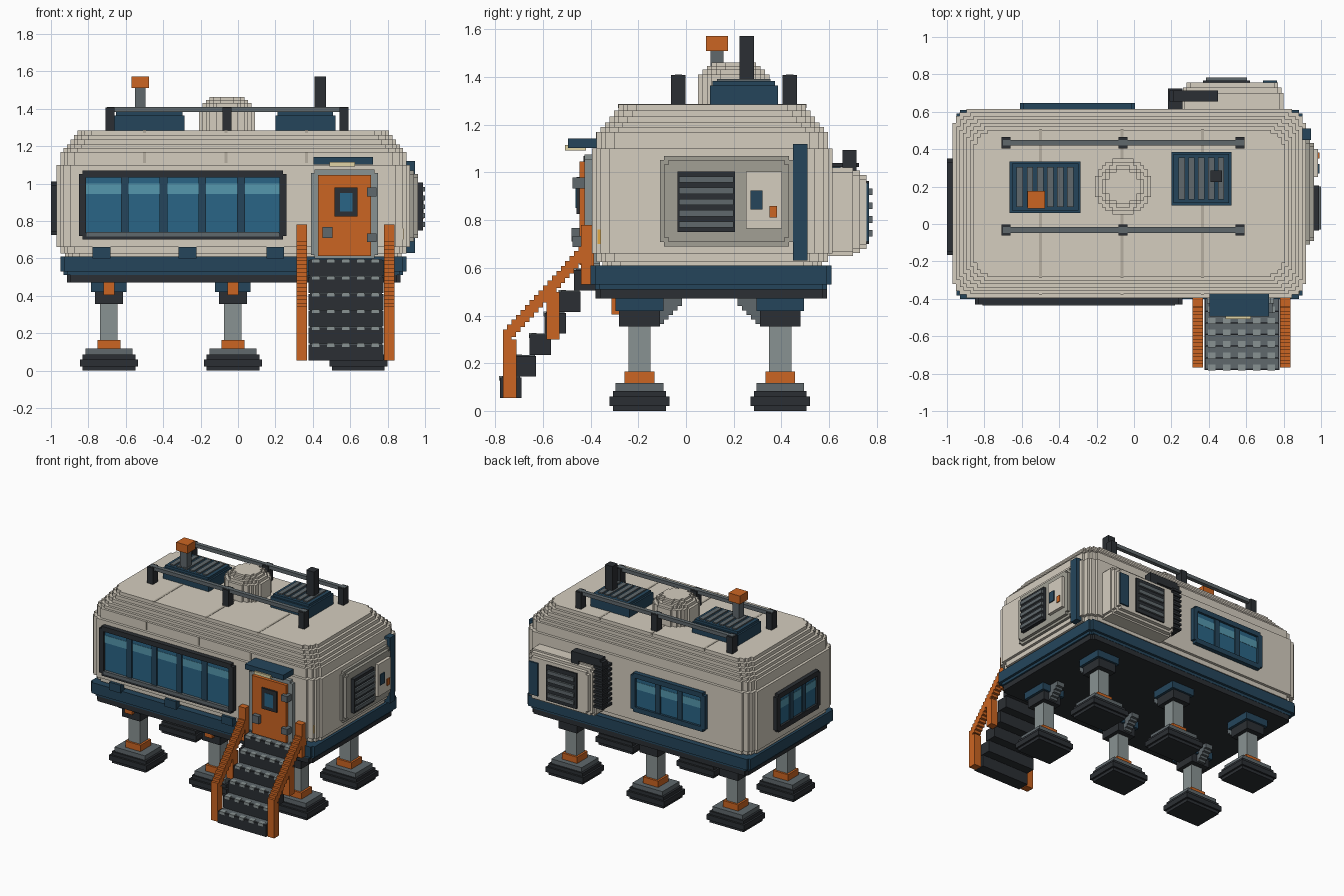
import bpy, bmesh
from math import sqrt

if "Cube" in bpy.data.objects:
    bpy.data.objects.remove(bpy.data.objects["Cube"])

V = 0.0187  # step size of the blocky style
COL = {
    'cream': (.66, .61, .52), 'tan': (.46, .42, .35), 'shade': (.36, .35, .30),
    'navy': (.018, .06, .105), 'dark': (.024, .028, .033), 'grey': (.115, .138, .15),
    'light': (.25, .29, .29), 'orange': (.60, .13, .016), 'glass': (.023, .13, .24),
    'shine': (.09, .31, .42), 'amber': (.75, .40, .06), 'lamp': (.75, .66, .38),
}
MATS = {}


def mat(c):
    if c not in MATS:
        MATS[c] = bpy.data.materials.new(c)
        MATS[c].diffuse_color = (*COL[c], 1)
    return MATS[c]


def place(axis, u, v, w):
    return {'z': (u, v, w), 'y': (u, w, v), 'x': (w, u, v)}[axis]


def outline(a, b, r):
    """Rectangle with half sizes a, b and stair-stepped round corners."""
    n = round(r / V)
    q = [(a, b)] if n == 0 else []
    for k in range(n):
        x = a - n * V + round(sqrt(n * n - (k + .5) ** 2)) * V
        q += [(x, b - (n - k) * V), (x, b - (n - k - 1) * V)]
    pts = q + [(-x, y) for x, y in q[::-1]] + [(-x, -y) for x, y in q] + [(x, -y) for x, y in q[::-1]]
    out = []
    for i, p in enumerate(pts):
        o = pts[i - 1]
        if abs(p[0] - o[0]) + abs(p[1] - o[1]) > 1e-5:
            out.append(p)
    return out


def stack(name, axis, u, v, hu, hv, layers, r, c):
    """Stack of stepped slabs; each layer is (start, end, inset)."""
    bm = bmesh.new()
    for w0, w1, inset in layers:
        pts = outline(hu - inset, hv - inset, r)
        lo, hi = [[bm.verts.new(place(axis, u + p, v + q, w)) for p, q in pts] for w in (w0, w1)]
        bm.faces.new(lo)
        bm.faces.new(hi)
        for i in range(len(pts)):
            bm.faces.new((lo[i - 1], lo[i], hi[i], hi[i - 1]))
    bmesh.ops.recalc_face_normals(bm, faces=bm.faces)
    me = bpy.data.meshes.new(name)
    bm.to_mesh(me)
    bm.free()
    me.materials.append(mat(c))
    ob = bpy.data.objects.new(name, me)
    bpy.context.collection.objects.link(ob)
    return ob


def block(name, c, x0, x1, y0, y1, z0, z1, r=0, axis='z'):
    if axis == 'x':
        x0, x1, y0, y1, z0, z1 = y0, y1, z0, z1, x0, x1
    elif axis == 'y':
        y0, y1, z0, z1 = z0, z1, y0, y1
    return stack(name, axis, (x0 + x1) / 2, (y0 + y1) / 2, (x1 - x0) / 2, (y1 - y0) / 2, [(z0, z1, 0)], r, c)


def uvw(name, c, axis, u0, u1, v0, v1, w0, w1, r=0):
    w0, w1 = sorted((w0, w1))
    return stack(name, axis, (u0 + u1) / 2, (v0 + v1) / 2, (u1 - u0) / 2, (v1 - v0) / 2, [(w0, w1, 0)], r, c)


def window(name, axis, u0, u1, v0, v1, wall, out, panes, frame):
    """Framed strip window; out is +1 or -1 along the wall normal."""
    f, face = .037, wall + out * .035
    back = wall - out * .02
    uvw(name + '_glass', 'glass', axis, u0 + f, u1 - f, v0 + f, v1 - f, back, wall + out * .018)
    uvw(name + '_shine', 'shine', axis, u0 + f, u1 - f, v1 - .125, v1 - .07, back, wall + out * .020)
    for a, b in ((v0, v0 + f), (v1 - f, v1)):
        uvw(name + '_rail', frame, axis, u0 + V, u1 - V, a, b, back, face)
    for a, b in ((u0, u0 + f), (u1 - f, u1)):
        uvw(name + '_jamb', frame, axis, a, b, v0 + V, v1 - V, back, face)
    for i in range(1, panes):
        m = u0 + f + (u1 - u0 - 2 * f) * i / panes
        uvw(name + '_mullion', 'navy', axis, m - .021, m + .021, v0 + f, v1 - f, back, wall + out * .027)


# Cabin shell and base
stack('cabin_shell', 'z', -.025, .11, .945, .505,
      [(.60, .625, .045), (.625, .66, .02), (.66, 1.10, 0), (1.10, 1.17, .02), (1.17, 1.19, .037),
       (1.19, 1.21, .055), (1.21, 1.235, .075), (1.235, 1.26, .093), (1.26, 1.285, .112)], .112, 'cream')
stack('base_band', 'z', -.025, .105, .925, .505, [(.53, .61, 0), (.51, .53, .018)], .056, 'navy')
block('base_floor', 'dark', -.915, .87, -.38, .59, .472, .515, .037)
for x in (-.5, -.065, .365):
    block('roof_seam', 'tan', x - .008, x + .008, -.285, .505, 1.27, 1.287)
    block('front_seam', 'tan', x - .008, x + .008, -.377, -.36, 1.17 - .06, 1.17)

# Six legs with feet, collars and inner gussets
for x in (-.69, -.027, .643):
    for y, s in ((-.195, 1), (.395, -1)):
        stack('foot', 'z', x, y, .155, .125, [(0, .022, .014), (.022, .06, 0), (.06, .085, .014)], .0, 'dark')
        for name, c, hx, hy, z0, z1 in (('foot_plate', 'grey', .125, .10, .085, .118),
                                        ('collar', 'orange', .062, .062, .118, .165),
                                        ('bracket', 'dark', .075, .085, .355, .42),
                                        ('bracket_cap', 'navy', .095, .10, .42, .473)):
            block(name, c, x - hx, x + hx, y - hy, y + hy, z0, z1)
        block('leg_column', 'light', x - .047, x + .047, y - .047, y + .047, .16, .36, V)
        for i in range(5):
            yy = y + s * (.085 + i * V + V / 2)
            block('gusset', 'grey', x - .03, x + .03, yy - V / 2, yy + V / 2, .365 + i * V, .473)
        if s > 0:
            block('leg_clip', 'orange', x - .03, x + .03, -.312, -.28, .405, .472)

# Front window with sill and lower clips
window('front_window', 'y', -.85, .26, .70, 1.07, -.395, -1, 5, 'dark')
block('front_sill', 'grey', -.81, .22, -.435, -.40, .718, .74)
for x in (-.73, -.27, .20):
    block('lower_clip', 'navy', x - .047, x + .047, -.415, -.36, .60, .66)
window('left_window', 'x', -.165, .35, .725, 1.01, -.965, -1, 3, 'dark')
window('back_window', 'y', -.61, .005, .74, 1.03, .613, 1, 3, 'navy')

# Door
uvw('door_frame', 'light', 'y', .39, .748, .60, 1.075, -.36, -.425, .037)
uvw('door', 'orange', 'y', .428, .712, .612, 1.045, -.42, -.447, V)
uvw('door_window_frame', 'dark', 'y', .515, .64, .825, .98, -.44, -.46)
uvw('door_window', 'glass', 'y', .545, .612, .852, .95, -.45, -.463)
uvw('door_handle', 'grey', 'y', .453, .505, .71, .768, -.44, -.48)
for z in (.71, .955):
    uvw('door_hinge', 'grey', 'y', .69, .74, z - .023, z + .023, -.42, -.475)
block('canopy', 'navy', .405, .722, -.495, -.37, 1.103, 1.142)
block('canopy_lamp', 'lamp', .49, .625, -.508, -.42, 1.092, 1.115)
block('corner_lamp_base', 'dark', .845, .875, -.375, -.33, .68, .77)
block('corner_lamp', 'amber', .86, .885, -.37, -.345, .70, .76)

# Stairs with grip dashes and stepped railings
for i in range(6):
    y, z = -.78 + .062 * i, .145 + .09 * i
    block('stair', 'dark', .377, .778, y, y + .09, z - .09, z - .004)
    block('tread', 'grey', .385, .77, y + .008, y + .085, z - .01, z)
    for k in range(5):
        x = .415 + .08 * k
        block('grip', 'light', x - .02, x + .02, y - .003, y + .03, z - .018, z + .002)
for x0, x1 in ((.313, .37), (.78, .837)):
    block('rail_post_low', 'orange', x0, x1, -.768, -.71, .055, .30)
    block('rail_post_mid', 'orange', x0, x1, -.585, -.53, .30, .50)
    block('rail_post_top', 'orange', x0, x1, -.44, -.385, .53, .78)
    for i in range(18):
        y, z = -.768 + V * i, .27 + .0205 * i
        block('handrail', 'orange', x0, x1, y, y + V, z, z + .072)

# Right side service panel
stack('side_panel', 'x', .17, .88, .28, .19, [(.90, .94, 0), (.94, .962, .018)], .037, 'shade')
block('side_vent', 'dark', .95, .988, -.035, .205, .75, 1.005)
for i in range(5):
    z = .782 + i * .047
    block('side_slat', 'grey', .98, 1.0, -.03, .2, z - .013, z + .013)
uvw('side_hatch', 'cream', 'x', .252, .402, .765, 1.005, .95, .985, V)
block('hatch_screen', 'navy', .98, .992, .27, .32, .845, .925)
block('hatch_button', 'orange', .98, .992, .35, .382, .812, .86)
uvw('side_conduit', 'navy', 'x', .448, .51, .63, 1.12, .86, .945, V)

# Back equipment box with vent and hose
stack('back_box', 'y', .525, .835, .275, .185, [(.58, .70, 0), (.70, .73, .012), (.73, .757, .03)], .056, 'cream')
uvw('back_vent', 'dark', 'y', .37, .62, .70, .965, .74, .768, V)
for i in range(4):
    z = .745 + i * .058
    block('back_slat', 'grey', .385, .605, .76, .782, z - .014, z + .014)
uvw('back_plate', 'navy', 'y', .69, .765, .71, .955, .74, .768, V)
block('hose_top', 'dark', .21, .45, .655, .715, 1.035, 1.095, V, 'x')
block('hose_side', 'dark', .19, .25, .655, .715, .72, 1.075, V)
for i in range(9):
    z = .735 + i * .037
    block('hose_rib', 'dark', .182, .258, .60, .725, z - .009, z + .009)
block('hose_end', 'dark', .39, .45, .655, .715, .98, 1.05)

# Roof rails
for y in (-.032, .435):
    block('roof_rail', 'grey', -.70, .59, y - .015, y + .015, 1.383, 1.41)
    for x in (-.685, -.06, .567):
        block('roof_post', 'dark', x - .024, x + .024, y - .03, y + .03, 1.275, 1.408, 0)

# Roof units, dome, beacon and exhaust
for x0, x1, y0, y1, n in ((-.665, -.285, .06, .335, 6), (.20, .52, .10, .385, 5)):
    w = (x1 - x0) / 2
    stack('roof_unit', 'z', x0 + w, (y0 + y1) / 2, w, (y1 - y0) / 2,
          [(1.27, 1.365, 0), (1.365, 1.383, .012)], V, 'navy')
    for i in range(n):
        x = x0 + .055 + (2 * w - .11) * i / (n - 1)
        block('unit_slat', 'grey', x - .017, x + .017, y0 + .03, y1 - .03, 1.375, 1.392)
for r, z0, z1 in ((8, 1.27, 1.41), (7, 1.41, 1.432), (6, 1.432, 1.447), (5, 1.447, 1.462)):
    stack('roof_dome', 'z', -.06, .2, r * V, r * V, [(z0, z1, 0)], r * V, 'cream')
stack('beacon_post', 'z', -.523, .13, .028, .028, [(1.38, 1.515, 0)], 0, 'grey')
stack('beacon', 'z', -.523, .13, .047, .047, [(1.51, 1.572, 0)], V, 'orange')
stack('exhaust', 'z', .44, .255, .031, .031, [(1.38, 1.572, 0)], V, 'dark')

for m in bpy.data.materials:
    if m.users and not m.is_grease_pencil:
        m.use_nodes = True
        m.node_tree.nodes["Principled BSDF"].inputs["Base Color"].default_value = m.diffuse_color
